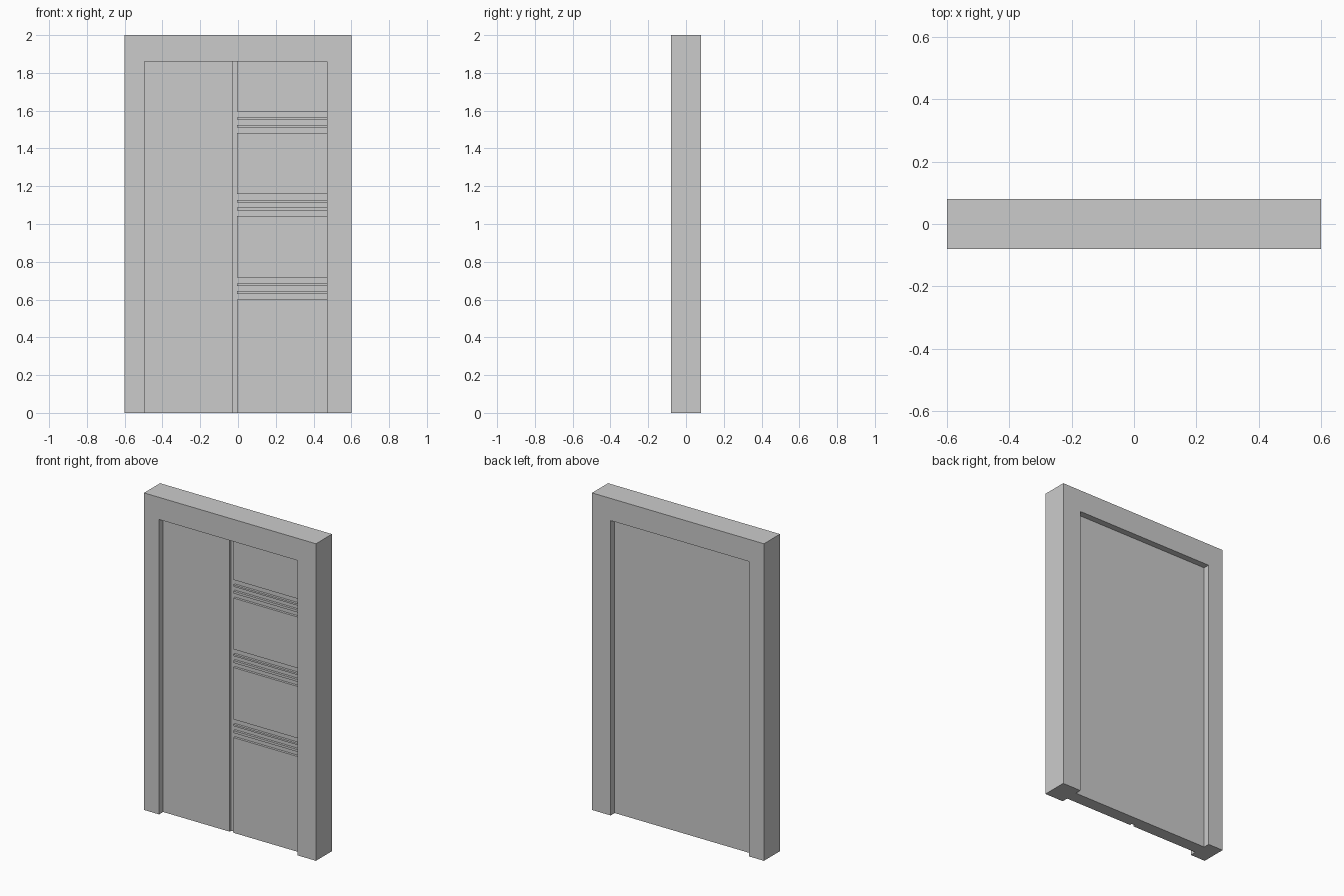
import bpy, bmesh
from mathutils import Matrix, Vector

if "Cube" in bpy.data.objects:
    bpy.data.objects.remove(bpy.data.objects["Cube"])


def add_box(bm, x0, x1, y0, y1, z0, z1):
    size = Matrix.Diagonal((x1 - x0, y1 - y0, z1 - z0, 1))
    mid = Vector(((x0 + x1) / 2, (y0 + y1) / 2, (z0 + z1) / 2))
    bmesh.ops.create_cube(bm, size=1, matrix=Matrix.Translation(mid) @ size)


def to_object(bm, name):
    bmesh.ops.recalc_face_normals(bm, faces=bm.faces)
    mesh = bpy.data.meshes.new(name)
    bm.to_mesh(mesh)
    bm.free()
    obj = bpy.data.objects.new(name, mesh)
    bpy.context.collection.objects.link(obj)
    return obj


# door frame: upside-down U profile extruded through the wall depth
profile = [(-0.6, 0), (-0.495, 0), (-0.495, 1.86), (0.47, 1.86),
           (0.47, 0), (0.6, 0), (0.6, 2), (-0.6, 2)]
bm = bmesh.new()
face = bm.faces.new([bm.verts.new((x, -0.08, z)) for x, z in profile])
ext = bmesh.ops.extrude_face_region(bm, geom=[face])
bmesh.ops.translate(bm, vec=(0, 0.16, 0),
                    verts=[v for v in ext["geom"] if isinstance(v, bmesh.types.BMVert)])
to_object(bm, "door_frame")

# door leaf: slab tucked into the frame
bm = bmesh.new()
add_box(bm, -0.545, 0.52, -0.04, 0.04, 0, 1.91)
leaf = to_object(bm, "door_leaf")


def cut_groove(name, x0, x1, z0, z1, depth=0.015):
    bm = bmesh.new()
    add_box(bm, x0, x1, -0.1, -0.04 + depth, z0, z1)
    cutter = to_object(bm, name)
    cutter.hide_render = True
    mod = leaf.modifiers.new(name, "BOOLEAN")
    mod.operation = "DIFFERENCE"
    mod.solver = "EXACT"
    mod.object = cutter
    # apply the cut, then discard the cutter
    bpy.context.view_layer.objects.active = leaf
    bpy.ops.object.modifier_apply(modifier=name)
    bpy.data.objects.remove(cutter)


# vertical groove, then three groups of three horizontal grooves
cut_groove("vertical_groove", -0.03, -0.004, -0.1, 1.88)
for top in (1.596, 1.158, 0.716):
    for a, b in ((0.032, 0), (0.071, 0.043), (0.115, 0.086)):
        cut_groove("horizontal_groove", -0.015, 0.49, top - a, top - b)
